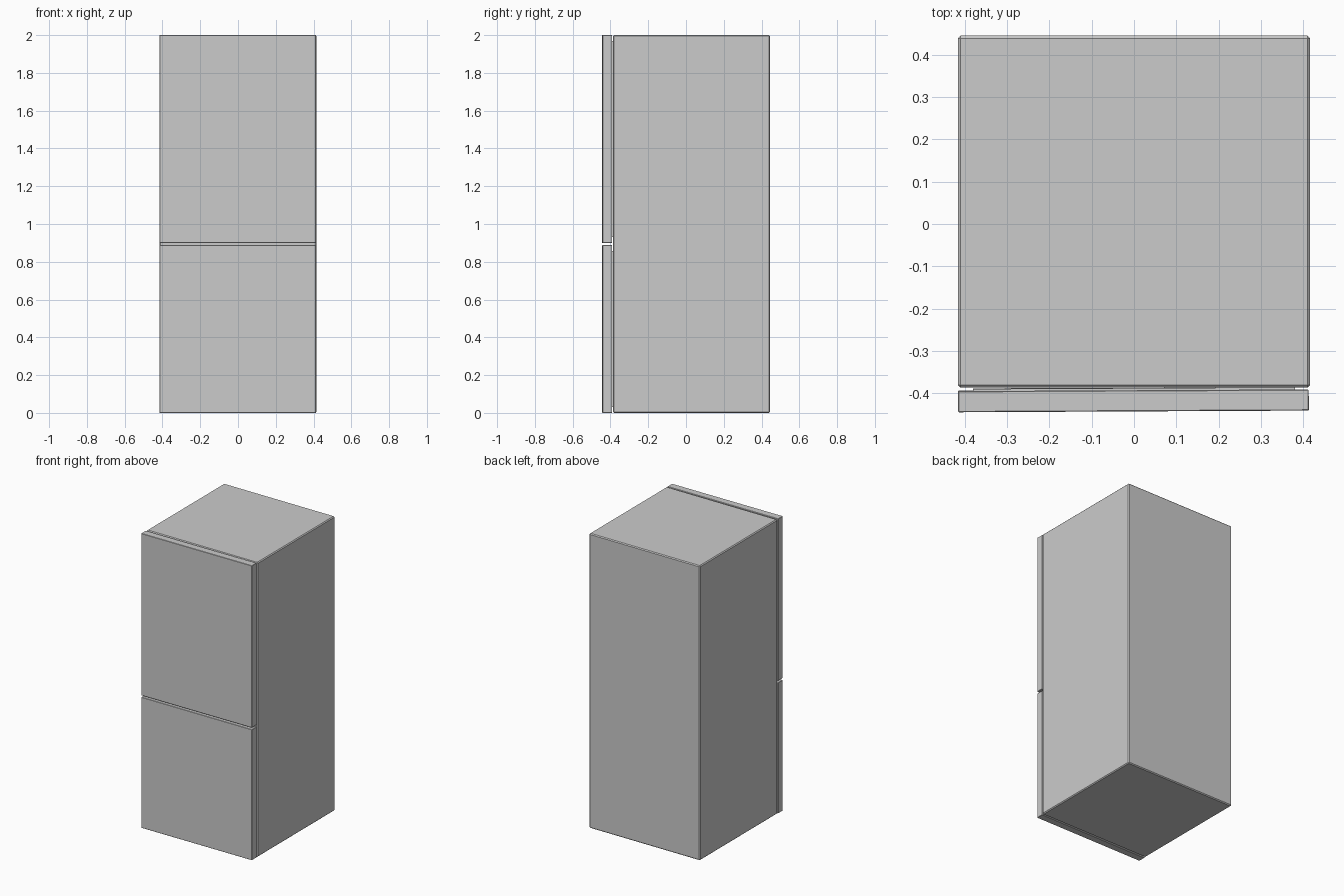
import bpy
import bmesh
from math import radians
from mathutils import Matrix, Vector

if "Cube" in bpy.data.objects:
    bpy.data.objects.remove(bpy.data.objects["Cube"])


def box(name, lo, hi, bevel=0.0, turn=0.0, pivot=(0, 0, 0)):
    """Box between two corners, with chamfered edges, turned about a vertical hinge."""
    lo, hi, pivot = Vector(lo), Vector(hi), Vector(pivot)
    bm = bmesh.new()
    bmesh.ops.create_cube(bm, size=1)
    bmesh.ops.scale(bm, vec=hi - lo, verts=bm.verts)
    bmesh.ops.translate(bm, vec=(lo + hi) / 2, verts=bm.verts)
    if bevel:
        bmesh.ops.bevel(bm, geom=bm.edges[:], offset=bevel, segments=1,
                        profile=0.5, affect='EDGES')
    bmesh.ops.rotate(bm, cent=pivot, matrix=Matrix.Rotation(turn, 3, 'Z'), verts=bm.verts)
    mesh = bpy.data.meshes.new(name)
    bm.to_mesh(mesh)
    bm.free()
    obj = bpy.data.objects.new(name, mesh)
    bpy.context.collection.objects.link(obj)
    return obj


# Cabinet
box("cabinet", (-0.416, -0.387, 0), (0.416, 0.445, 2), 0.006)

# Two doors hinged on the right, each with a thin recessed gasket behind it
hinge = (0.413, -0.39, 0)
for name, bottom, top, angle in (("upper", 0.90, 2.0, 0.28), ("lower", 0.0, 0.888, 0.18)):
    turn = radians(angle)
    box(name + "_door", (-0.416, -0.441, bottom), (0.413, -0.391, top), 0.002, turn, hinge)
    box(name + "_gasket", (-0.38, -0.392, bottom + 0.03), (0.38, -0.386, top - 0.03),
        0, turn, hinge)
